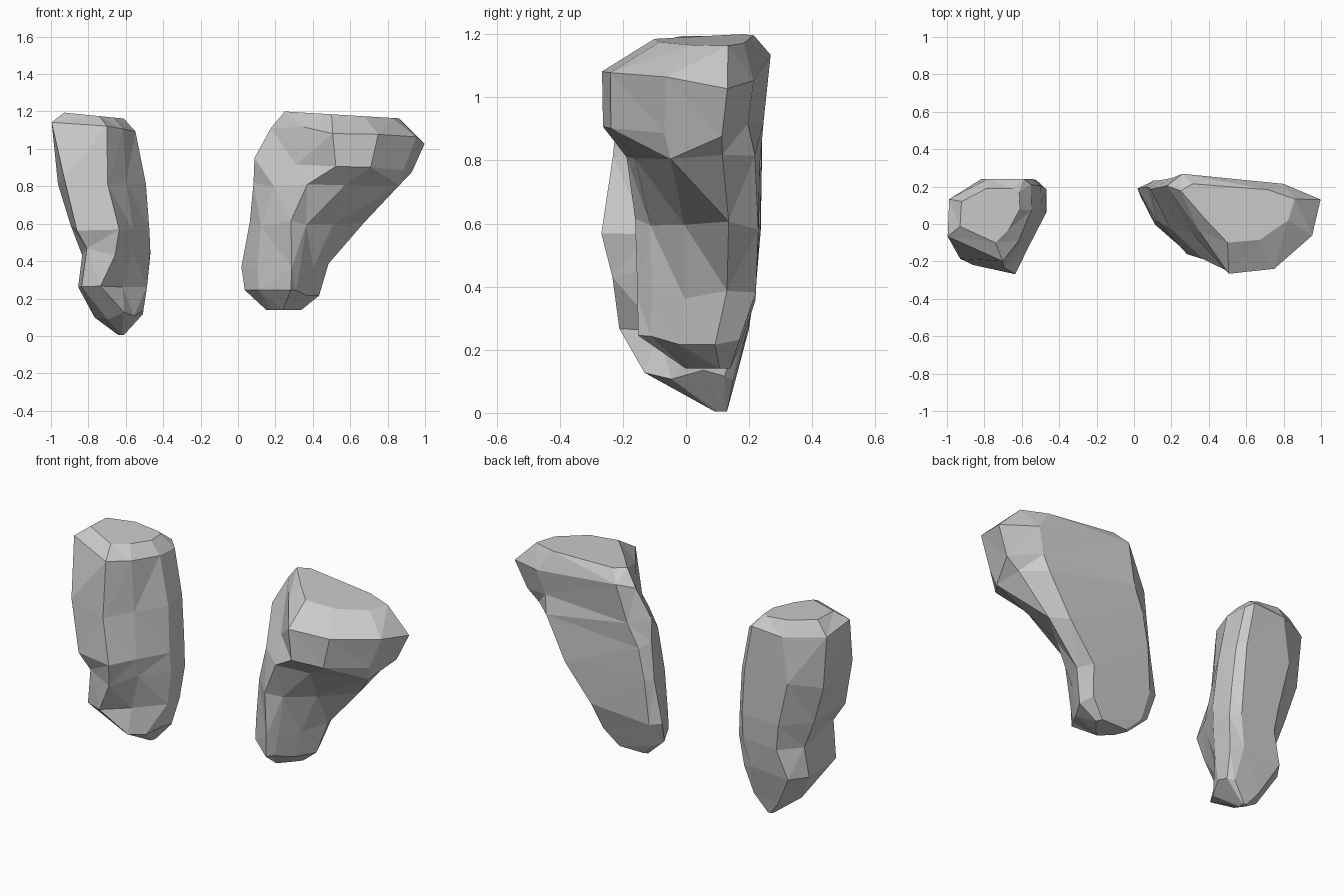
import bpy, bmesh, random

if "Cube" in bpy.data.objects:
    bpy.data.objects.remove(bpy.data.objects["Cube"])

random.seed(4)


def slice_points(shape, z, xl, xr, yf, yb, xf, tilt):
    # shape: u runs -1 (left) .. 0 (front ridge) .. 1 (right), v runs 0 (front) .. 1 (back)
    pts = []
    for u, v in shape:
        x = xf + u * ((xr - xf) if u > 0 else (xf - xl))
        pts.append((x, yf + v * (yb - yf), z + tilt * (x - xf)))
    return pts


def make_rock(name, shapes, slices):
    # Stack slices; the first entry of each picks its outline
    bm = bmesh.new()
    rings = []
    for i, (k, *s) in enumerate(slices):
        j = 0 if i in (0, len(slices) - 1) else .005
        rings.append([bm.verts.new((x + random.uniform(-j, j),
                                    y + random.uniform(-j, j) * .4,
                                    z + random.uniform(-j, j) * 4))
                      for x, y, z in slice_points(shapes[k], *s)])
    for a, b in zip(rings, rings[1:]):
        n = len(a)
        for i in range(n):
            k = (i + 1) % n
            bm.faces.new((a[i], a[k], b[k], b[i]))
    bm.faces.new(rings[0][::-1])
    bm.faces.new(rings[-1])
    bmesh.ops.triangulate(bm, faces=bm.faces[:])
    bmesh.ops.recalc_face_normals(bm, faces=bm.faces[:])
    mesh = bpy.data.meshes.new(name)
    bm.to_mesh(mesh)
    bm.free()
    ob = bpy.data.objects.new(name, mesh)
    bpy.context.collection.objects.link(ob)
    return ob


# Slices: outline, height, left x, right x, front y, back y, ridge x, sideways tilt
# Upright narrow rock: boxy outline with a bevelled back left corner
make_rock("narrow_rock", {
    "foot": [(-1, .62), (-.55, .3), (0, 0), (.5, .3), (1, .66), (.98, .9), (.72, 1), (-.5, 1)],
    "mid": [(-1, .76), (-.88, .1), (0, 0), (.5, .3), (1, .64), (.98, .92), (.74, 1), (-.45, 1)],
    "top": [(-.96, .76), (-1, .3), (0, 0), (.55, .25), (1, .62), (.97, .93), (.7, 1), (-.25, 1)],
}, [
    ("foot", .005, -.64, -.61, .09, .13, -.62, 0),
    ("foot", .11, -.77, -.51, -.13, .15, -.61, .1),
    ("mid", .27, -.85, -.485, -.21, .20, -.74, 0),
    ("mid", .45, -.83, -.468, -.235, .225, -.66, 0),
    ("mid", .58, -.89, -.475, -.268, .235, -.64, 0),
    ("mid", .83, -.96, -.49, -.232, .24, -.70, 0),
    ("top", 1.11, -1.0, -.55, -.20, .24, -.70, -.05),
    ("top", 1.175, -.93, -.61, -.10, .19, -.74, -.1),
])

# Leaning rock with an overhanging ledge at the upper right
make_rock("overhanging_rock", {
    "stem": [(-1, .92), (-.7, .46), (0, 0), (.22, .12), (.58, .4), (1, .76), (.85, 1), (-.78, 1)],
    "under": [(-1, .9), (-.6, .4), (0, 0), (.4, .07), (1, .33), (.98, .72), (.75, .96), (-.8, 1)],
    "ledge": [(-1, .88), (-.5, .42), (0, 0), (.48, .05), (.9, .38), (1, .74), (.6, .9), (-.75, 1)],
}, [
    ("stem", .14, .15, .34, .0, .14, .24, 0),
    ("stem", .23, .04, .43, -.15, .17, .28, 0),
    ("stem", .37, .02, .48, -.155, .22, .29, 0),
    ("stem", .60, .06, .67, -.16, .23, .28, 0),
    ("under", .80, .08, .86, -.19, .235, .37, 0),
    ("ledge", .91, .09, .925, -.262, .245, .52, -.05),
    ("ledge", 1.09, .18, 1.0, -.265, .27, .51, -.10),
    ("ledge", 1.185, .25, .86, -.10, .215, .5, -.06),
])
